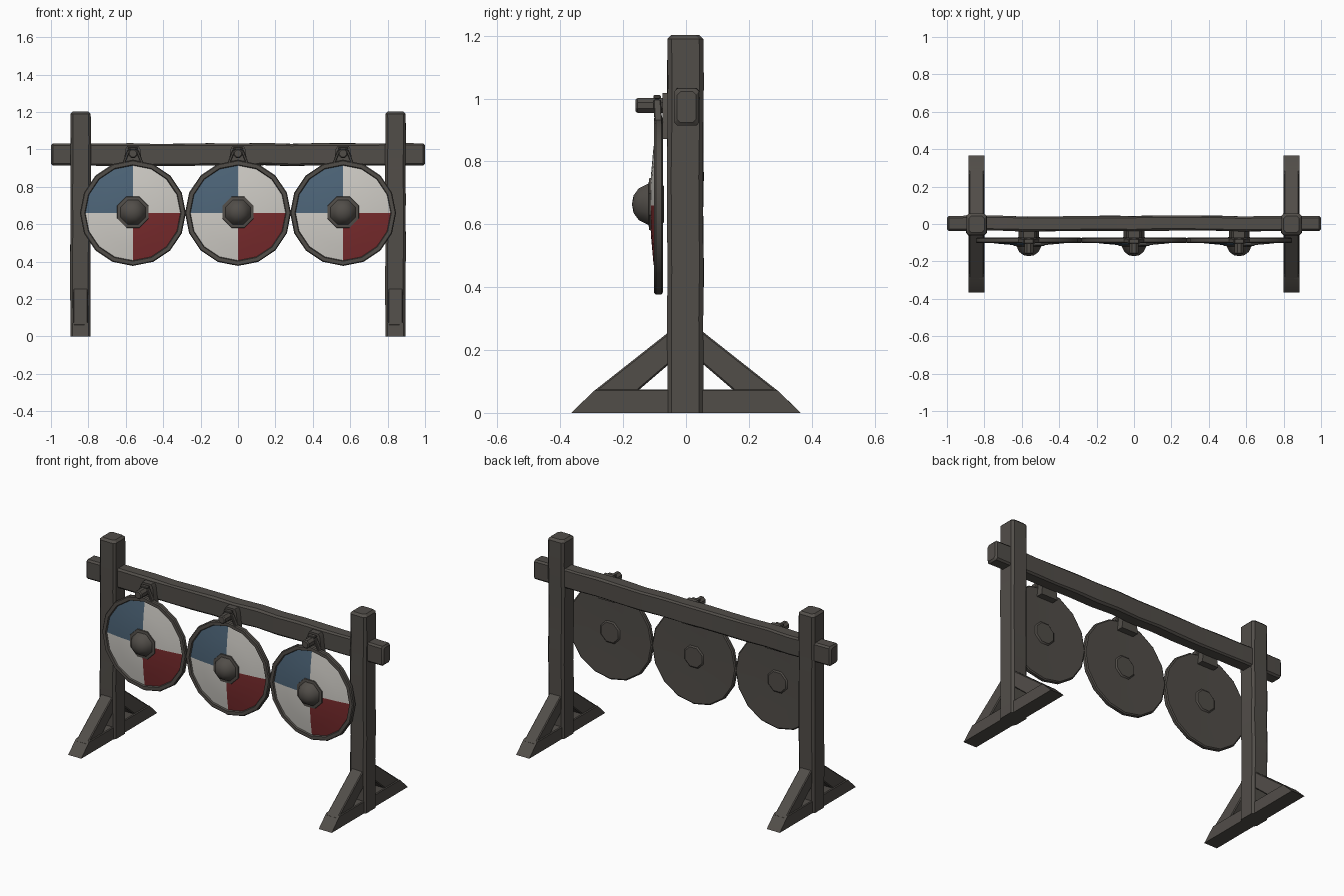
import bpy, bmesh, math, random
from mathutils import Vector, Matrix

if "Cube" in bpy.data.objects:
    bpy.data.objects.remove(bpy.data.objects["Cube"])

random.seed(4)


def mat(name, r, g, b):
    m = bpy.data.materials.new(name)
    m.diffuse_color = (r, g, b, 1)
    m.use_nodes = True
    m.node_tree.nodes["Principled BSDF"].inputs["Base Color"].default_value = m.diffuse_color
    return m


WOOD = mat("dark weathered wood", 0.083, 0.075, 0.066)
WHITE = mat("off white paint", 0.62, 0.60, 0.56)
BLUE = mat("slate blue paint", 0.075, 0.13, 0.19)
RED = mat("deep red paint", 0.19, 0.024, 0.026)


def finish(name, bm, mats=(WOOD,), angle=30):
    bmesh.ops.recalc_face_normals(bm, faces=bm.faces)
    me = bpy.data.meshes.new(name)
    bm.to_mesh(me)
    bm.free()
    for m in mats:
        me.materials.append(m)
    ob = bpy.data.objects.new(name, me)
    bpy.context.collection.objects.link(ob)
    bpy.ops.object.select_all(action='DESELECT')
    ob.select_set(True)
    bpy.context.view_layer.objects.active = ob
    bpy.ops.object.shade_smooth_by_angle(angle=math.radians(angle))
    return ob


def skin(bm, rings):
    """Join equal rings of points with quads and cap both ends."""
    vs = [[bm.verts.new(p) for p in r] for r in rings]
    n = len(vs[0])
    for a, b in zip(vs, vs[1:]):
        for i in range(n):
            bm.faces.new((a[i], a[(i + 1) % n], b[(i + 1) % n], b[i]))
    bm.faces.new(vs[0])
    bm.faces.new(vs[-1])


def timber(name, p0, p1, w, d, side, segs=8, ch=0.01, jit=0.003, flat_start=False):
    """Chamfered, slightly uneven beam from p0 to p1; w is measured along side."""
    p0, p1, side = Vector(p0), Vector(p1), Vector(side)
    axis = (p1 - p0).normalized()
    up = axis.cross(side)
    length = (p1 - p0).length
    stops = [0] if flat_start else [0, ch]
    stops += [length * i / segs for i in range(1, segs)] + [length - ch, length]
    rings = []
    for k, t in enumerate(stops):
        end = k == len(stops) - 1 or (k == 0 and not flat_start)
        a, b = w / 2 - ch * end, d / 2 - ch * end
        c = ch
        j = jit if 1 < k < len(stops) - 2 else 0
        oct8 = [(a, b - c), (a - c, b), (c - a, b), (-a, b - c),
                (-a, c - b), (c - a, -b), (a - c, -b), (a, c - b)]
        o = [random.uniform(-j, j) for _ in range(2)]
        rings.append([p0 + axis * t + side * (u + o[0] + random.uniform(-j, j) / 2)
                      + up * (v + o[1] + random.uniform(-j, j) / 2) for u, v in oct8])
    bm = bmesh.new()
    skin(bm, rings)
    return finish(name, bm)


def slab(name, pts, x, width, bev=0.005):
    """Side profile (y, z) extruded along x."""
    bm = bmesh.new()
    skin(bm, [[(x + s * width / 2, y, z) for y, z in pts] for s in (-1, 1)])
    bmesh.ops.recalc_face_normals(bm, faces=bm.faces)
    bmesh.ops.bevel(bm, geom=[e for e in bm.edges if min(v.co.z for v in e.verts) > 0.001],
                    offset=bev, segments=1, affect='EDGES', clamp_overlap=True)
    return finish(name, bm)


def lathe(bm, profile, n, cx, cz, phase=0.0):
    """Revolve (radius, y) profile round a y-facing axis; closed at both centres."""
    rows = []
    for r, y in profile:
        if r == 0:
            rows.append([bm.verts.new((cx, y, cz))] * n)
        else:
            rows.append([bm.verts.new((cx + r * math.cos(2 * math.pi * (i + phase) / n), y,
                                       cz + r * math.sin(2 * math.pi * (i + phase) / n)))
                         for i in range(n)])
    out = []
    for a, b in zip(rows, rows[1:]):
        band = []
        for i in range(n):
            q = list(dict.fromkeys((a[i], a[(i + 1) % n], b[(i + 1) % n], b[i])))
            band.append(bm.faces.new(q))
        out.append(band)
    return out


# Frame: posts, cross beam, feet and braces
timber("cross_beam", (-1, 0.002, 0.973), (1, 0.002, 0.973), 0.08, 0.118, (0, 1, 0), segs=14)
for s, tag in ((-1, "left"), (1, "right")):
    x = 0.842 * s
    timber(tag + "_post", (x, -0.002, 0), (x, -0.002, 1.203), 0.109, 0.114, (1, 0, 0),
           ch=0.013, jit=0.002, flat_start=True)
    slab(tag + "_foot", [(-0.365, 0), (0.365, 0), (0.288, 0.075), (-0.288, 0.075)], x, 0.088)
    for f, ftag in ((-1, "front"), (1, "back")):
        slab(f"{tag}_{ftag}_brace",
             [(f * 0.305, 0.06), (f * 0.165, 0.06), (f * 0.045, 0.163), (f * 0.045, 0.265)],
             x, 0.078)

# Shields with painted quarters, boss and hanger
CZ = 0.66
for k, tag in ((-1, "left"), (0, "middle"), (1, "right")):
    cx = 0.562 * k
    bm = bmesh.new()
    bands = lathe(bm, [(0, -0.113), (0.09, -0.112), (0.18, -0.104), (0.254, -0.093),
                       (0.258, -0.102), (0.278, -0.102), (0.283, -0.096), (0.283, -0.078),
                       (0.276, -0.073), (0.16, -0.075), (0, -0.078)], 16, cx, CZ)
    for band in bands[:3]:
        for f in band:
            c = f.calc_center_median()
            left, top = c.x < cx, c.z > CZ
            f.material_index = 2 if left and top else 3 if not left and not top else 1
    finish(tag + "_shield", bm, (WOOD, WHITE, BLUE, RED))

    bm = bmesh.new()
    lathe(bm, [(0, -0.172), (0.03, -0.167), (0.055, -0.15), (0.07, -0.122), (0.072, -0.119),
               (0.089, -0.117), (0.093, -0.105), (0, -0.105)], 8, cx, CZ + 0.004, 0.5)
    finish(tag + "_shield_boss", bm, angle=40)

    bm = bmesh.new()
    lathe(bm, [(0, -0.070), (0.062, -0.070), (0.072, -0.078), (0, -0.078)], 8, cx, CZ + 0.004, 0.5)
    finish(tag + "_boss_backing", bm)

    # Tapered mounting plate on the beam
    bm = bmesh.new()
    skin(bm, [[(cx + u, y, z) for u, z in ((-0.055, 0.872), (0.055, 0.872), (0.04, 1.0),
                                           (0.03, 1.018), (-0.03, 1.018), (-0.04, 1.0))]
              for y in (-0.074, -0.034)])
    finish(tag + "_peg_plate", bm)

    # Peg
    bm = bmesh.new()
    lathe(bm, [(0, -0.160), (0.02, -0.160), (0.026, -0.154), (0.026, -0.06), (0, -0.06)],
          8, cx, 0.978, 0.5)
    finish(tag + "_peg", bm)

    # Strap looped over the peg down to the rim
    for s, stag in ((-1, "left"), (1, "right")):
        timber(f"{tag}_{stag}_strap", (cx + s * 0.05, -0.088, 0.925),
               (cx + s * 0.022, -0.092, 0.995), 0.024, 0.014, (0, 1, 0),
               segs=2, ch=0.003, jit=0)
    timber(tag + "_strap_top", (cx - 0.026, -0.092, 1.005), (cx + 0.026, -0.092, 1.005),
           0.024, 0.012, (0, 1, 0), segs=2, ch=0.003, jit=0)
